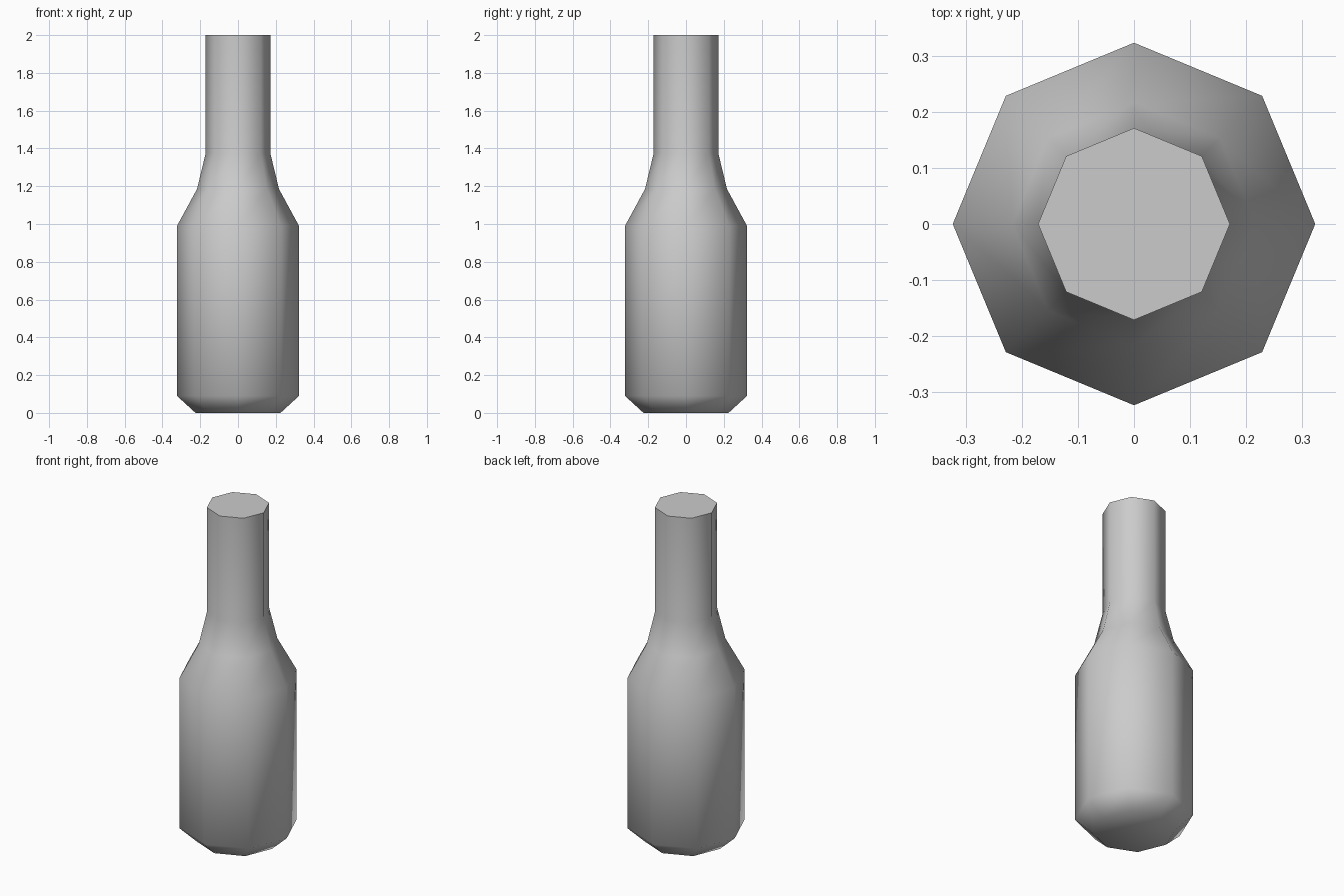
import bpy, bmesh, math

cube = bpy.data.objects.get("Cube")
if cube:
    bpy.data.objects.remove(cube, do_unlink=True)

# Plain grey
grey = bpy.data.materials.new("grey")
grey.use_nodes = True
colour = (0.6, 0.6, 0.6, 1)
grey.diffuse_color = colour
grey.node_tree.nodes["Principled BSDF"].inputs["Base Color"].default_value = colour

# Bottle profile as (radius, height), from base to mouth
SIDES = 8
profile = [(0.225, 0), (0.323, 0.09), (0.323, 0.99),
           (0.217, 1.185), (0.171, 1.375), (0.171, 2)]

bm = bmesh.new()
rings = []
for r, z in profile:
    angles = [2 * math.pi * i / SIDES for i in range(SIDES)]
    rings.append([bm.verts.new((r * math.cos(a), r * math.sin(a), z)) for a in angles])

# Walls between rings, then closed base and mouth
for low, high in zip(rings, rings[1:]):
    for i in range(SIDES):
        j = (i + 1) % SIDES
        bm.faces.new((low[i], low[j], high[j], high[i]))
bm.faces.new(rings[0][::-1])
bm.faces.new(rings[-1])

mesh = bpy.data.meshes.new("bottle")
bm.to_mesh(mesh)
bm.free()
mesh.materials.append(grey)
bottle = bpy.data.objects.new("bottle", mesh)
bpy.context.collection.objects.link(bottle)

# Smooth body with a crisp mouth edge
bpy.ops.object.select_all(action="DESELECT")
bottle.select_set(True)
bpy.context.view_layer.objects.active = bottle
bpy.ops.object.shade_smooth_by_angle(angle=math.radians(60))
